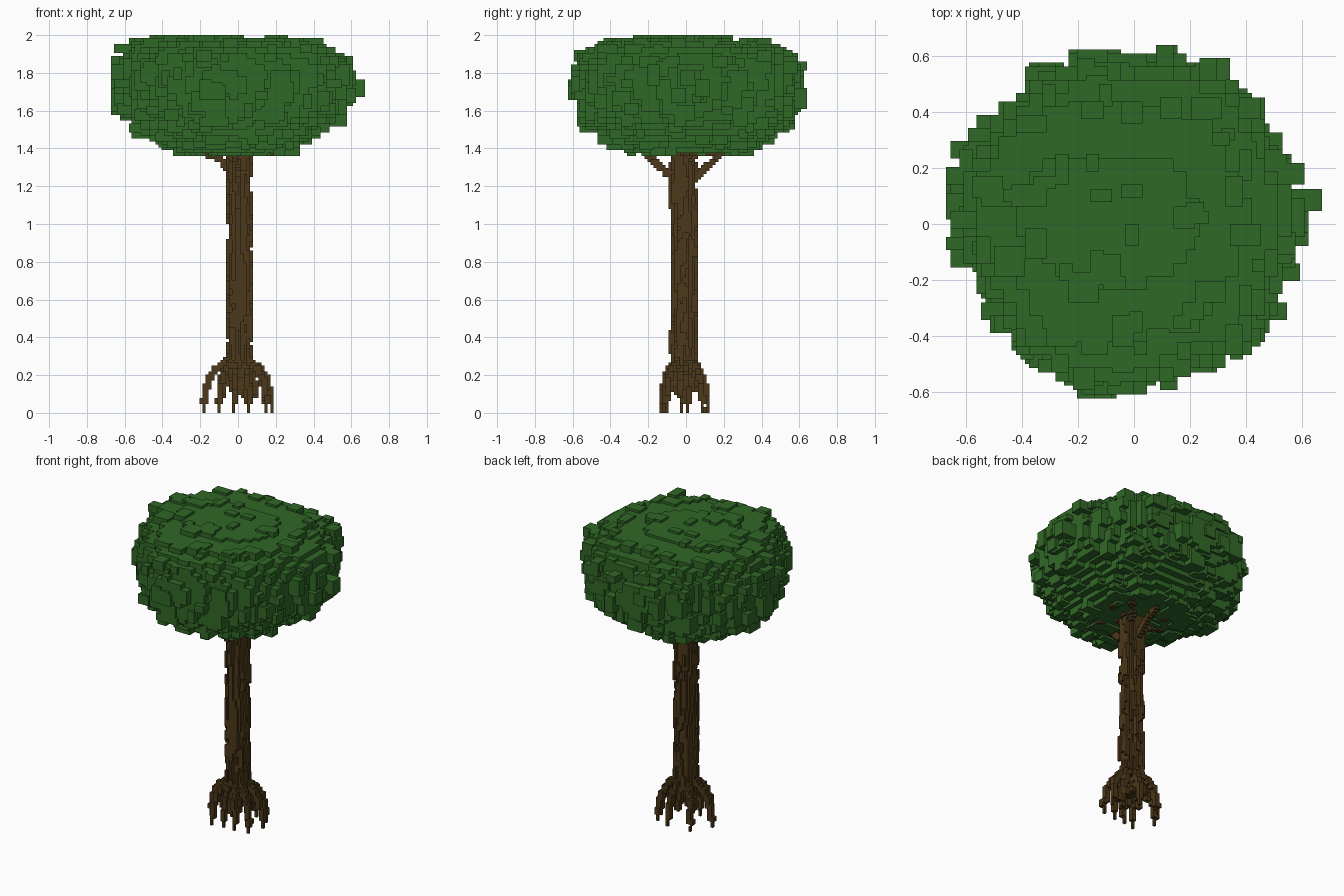
import bpy, math, random
from mathutils import Vector, noise

random.seed(7)
V = 1 / 64                      # block size: 128 blocks make the full height

if "Cube" in bpy.data.objects:
    bpy.data.objects.remove(bpy.data.objects["Cube"])


def material(name, rgb):
    m = bpy.data.materials.new(name)
    m.diffuse_color = (*rgb, 1)
    m.use_nodes = True
    bsdf = m.node_tree.nodes["Principled BSDF"]
    bsdf.inputs["Base Color"].default_value = (*rgb, 1)
    bsdf.inputs["Roughness"].default_value = 0.9
    return m


LEAF = material("leaf green", (0.030, 0.138, 0.020))
BARK = material("bark brown", (0.071, 0.040, 0.010))


def rectangles(cells):
    """Cover a set of 2D cells with as few rectangles as a greedy sweep finds."""
    cells = set(cells)
    for a, b in sorted(cells):
        if (a, b) not in cells:
            continue
        w = h = 1
        while (a, b + h) in cells:
            h += 1
        while all((a + w, b + k) in cells for k in range(h)):
            w += 1
        cells -= {(a + i, b + k) for i in range(w) for k in range(h)}
        yield a, b, a + w, b + h


def block_object(name, cells, mat):
    """Skin a set of grid cells with merged flat faces."""
    verts, faces, index = [], [], {}
    for axis in range(3):
        u, v = (axis + 1) % 3, (axis + 2) % 3
        for sign in (-1, 1):
            layers = {}
            for c in cells:
                n = list(c)
                n[axis] += sign
                if tuple(n) not in cells:
                    layers.setdefault(c[axis], []).append((c[u], c[v]))
            for level, layer in layers.items():
                for a0, b0, a1, b1 in rectangles(layer):
                    face = []
                    for a, b in ((a0, b0), (a1, b0), (a1, b1), (a0, b1))[::sign]:
                        p = [0, 0, 0]
                        p[axis], p[u], p[v] = level + (sign > 0), a, b
                        p = tuple(p)
                        if p not in index:
                            index[p] = len(verts)
                            verts.append([k * V for k in p])
                        face.append(index[p])
                    faces.append(face)
    mesh = bpy.data.meshes.new(name)
    mesh.from_pydata(verts, [], faces)
    mesh.materials.append(mat)
    ob = bpy.data.objects.new(name, mesh)
    bpy.context.collection.objects.link(ob)


def lerp_table(table, t):
    for (t0, v0), (t1, v1) in zip(table, table[1:]):
        if t0 <= t <= t1:
            return v0 + (v1 - v0) * (t - t0) / (t1 - t0)
    return 0


def cell(p):
    return tuple(math.floor(k / V) for k in p)


def stroke(cells, points, widths):
    """Draw a stepped limb along a path, with a block width for each point."""
    for i in range(len(points) - 1):
        a, b = Vector(points[i]), Vector(points[i + 1])
        steps = max(2, int((b - a).length / V * 2))
        for s in range(steps + 1):
            t = s / steps
            w = round(widths[i] + (widths[i + 1] - widths[i]) * t)
            x, y, z = cell(a.lerp(b, t) - Vector((1, 1, 1)) * V * (w - 1) / 2)
            cells.update((x + i2, y + j, max(0, z + k))
                         for i2 in range(w) for j in range(w) for k in range(w))


# Crown: outline by angle (every 15 degrees) times a fullness by height
OUTLINE = [.63, .61, .60, .63, .65, .63, .61, .63, .64, .63, .65, .67,
           .66, .62, .59, .61, .61, .63, .62, .57, .60, .63, .60, .58]
RADIUS = [(i * 15, r) for i, r in enumerate(OUTLINE + OUTLINE[:1])]
FULLNESS = [(1.25, .38), (1.375, .49), (1.40, .58), (1.44, .69), (1.48, .79), (1.53, .89),
            (1.60, .95), (1.72, 1.0), (1.82, .98), (1.88, .94), (1.92, .87),
            (1.945, .77), (1.962, .62), (1.984, .40), (2.05, .22)]


def in_crown(i, j, k):
    x, y, z = ((n // s + .5) * s * V for n, s in ((i, 3), (j, 3), (k, 2)))
    r = math.hypot(x, y)
    ang = math.degrees(math.atan2(y, x)) % 360
    lump = noise.noise((i // 3 * .3, j // 3 * .3, k // 4 * .4))
    # the left rim sits high, the right underside is cut back
    shift = .06 * min(x, 0) if z > 1.72 else -.07 * max(x, 0)
    edge = lerp_table(RADIUS, ang) * lerp_table(FULLNESS, z + shift)
    return r < edge * (1 + .05 * lump) - .014


crown = {(i, j, k) for i in range(-43, 43) for j in range(-41, 41)
         for k in range(88, 127) if in_crown(i, j, k)}

# Crown plates: raised square leaf clumps on every side
DIRECTIONS = [(1, 0, 0), (-1, 0, 0), (0, 1, 0), (0, -1, 0), (0, 0, 1), (0, 0, -1)]
base = set(crown)
for d, count in zip(DIRECTIONS, (60, 60, 60, 60, 50, 80)):
    axis = [abs(n) for n in d].index(1)
    skin = sorted(c for c in base if tuple(a + b for a, b in zip(c, d)) not in base)
    for c in random.sample(skin, count):
        half = [random.randint(1, 3) for _ in range(3)]
        if axis < 2 and not 98 < c[2] < 117:
            half[2] = 1                      # keep the rims tidy
        spans = [range(c[n] - half[n], c[n] + half[n] + 1) for n in range(3)]
        spans[axis] = [c[axis] + d[axis] * s for s in range(-2, 2)]
        crown.update((i, j, k) for i in spans[0] for j in spans[1] for k in spans[2]
                     if 87 <= k < 128 and -43 <= i < 43 and -41 <= j < 41)
# Side clump that sticks out furthest
crown.update((i, j, k) for i in range(36, 43) for j in range(3, 8) for k in range(107, 113))
block_object("leaf_crown", crown, LEAF)

# Trunk: round column with short raised bark strips
CX, CY = .006, -.012
trunk = set()
for k in range(9, 94):
    z = k * V
    rad = .060 if z > .2 else .060 - (.2 - z) * .35
    for i in range(-7, 8):
        for j in range(-8, 7):
            if math.hypot((i + .5) * V - CX, (j + .5) * V - CY) < rad:
                trunk.add((i, j, k))
for _ in range(200):
    a, k0 = random.uniform(0, math.tau), random.randint(14, 88)
    i, j, _z = cell((CX + .067 * math.cos(a), CY + .067 * math.sin(a), 0))
    trunk.update((i, j, k) for k in range(k0, min(93, k0 + random.randint(3, 8))))
block_object("trunk", trunk, BARK)

# Roots: arch out of the trunk foot and drop to the ground as thin legs
ROOT_ENDS = [(-.185, -.02), (-.10, -.13), (-.105, .095), (-.02, -.125), (.055, .115),
             (.06, -.12), (.155, -.105), (.18, .01), (.15, .09)]
roots = set()
for n, (x, y) in enumerate(ROOT_ENDS):
    def at(f, z):
        return (CX + (x - CX) * f, CY + (y - CY) * f, z)
    stroke(roots, [at(.30, .28), at(.60, .24), at(.85, .18), at(.95, .10), at(1, .008)],
           [2, 2, 2, 2, 1])
    # Short rootlet that stops above the ground
    a = math.atan2(y - CY, x - CX) + .35
    p = [(CX + r * math.cos(a), CY + r * math.sin(a), z)
         for r, z in ((.04, .25), (.07, .20), (.085, .14), (.09, .08 + .02 * (n % 3)))]
    stroke(roots, p, [2, 2, 2, 1])
block_object("roots", roots, BARK)

# Branches: fork from the trunk top up into the crown
branches = set()
for deg, z in ((95, 1.23), (265, 1.23), (175, 1.29), (15, 1.35),
               (50, 1.34), (135, 1.34), (225, 1.34), (310, 1.35)):
    c, s = math.cos(math.radians(deg)), math.sin(math.radians(deg))
    stroke(branches, [(CX + r * c, CY + r * s, h) for r, h in
                      ((.05, z), (.11, max(z + .06, 1.29)), (.20, 1.375), (.26, 1.41))],
           [2, 2, 2, 2])
block_object("branches", branches, BARK)
